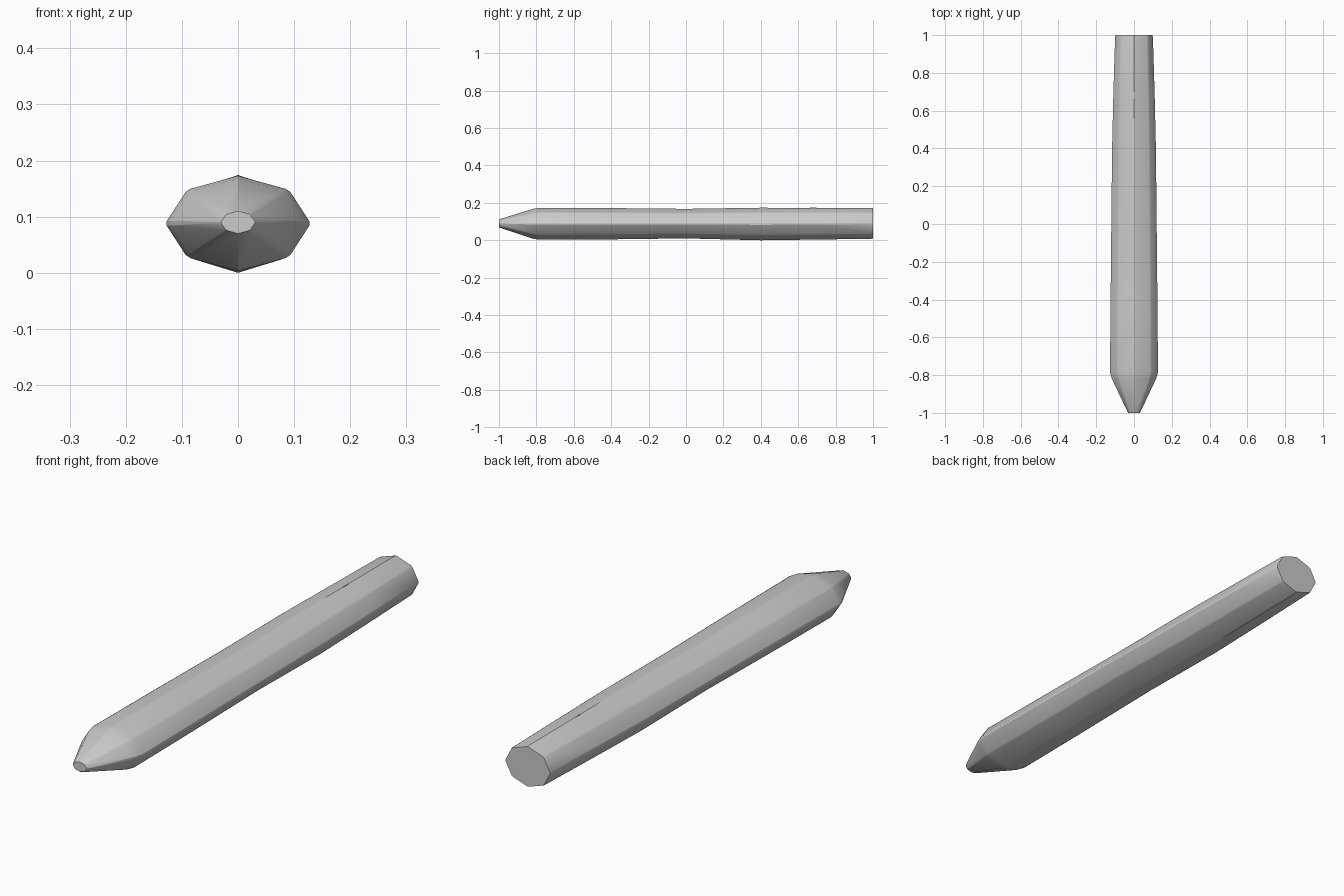
import bpy, bmesh, math

if "Cube" in bpy.data.objects:
    bpy.data.objects.remove(bpy.data.objects["Cube"])

# Eight-sided cross-section with softened corners (one quarter, unit size)
quarter = [(0, 1), (0.67, 0.725), (0.735, 0.66), (1, 0.05)]
right = quarter + [(x, -z) for x, z in reversed(quarter)]
section = right + [(-x, z) for x, z in reversed(right[1:-1])]

# Rings along the body: y, half width, bottom z, top z
rings = [
    (-1.00, 0.030, 0.070, 0.110),
    (-0.995, 0.034, 0.067, 0.113),
    (-0.82, 0.117, 0.009, 0.168),
    (-0.785, 0.127, 0.003, 0.173),
    (-0.40, 0.124, 0.005, 0.172),
    (0.00, 0.120, 0.010, 0.168),
    (0.40, 0.116, 0.000, 0.174),
    (0.70, 0.109, 0.004, 0.173),
    (0.99, 0.100, 0.008, 0.173),
    (1.00, 0.098, 0.010, 0.171),
]

# Body: rings joined by side faces, closed by flat ends
bm = bmesh.new()
loops = []
for y, w, lo, hi in rings:
    mid, h = (lo + hi) / 2, (hi - lo) / 2
    loops.append([bm.verts.new((x * w, y, mid + z * h)) for x, z in section])
n = len(section)
for a, b in zip(loops, loops[1:]):
    for i in range(n):
        j = (i + 1) % n
        bm.faces.new((a[i], a[j], b[j], b[i]))
bm.faces.new(loops[0])
bm.faces.new(loops[-1])
bmesh.ops.recalc_face_normals(bm, faces=bm.faces[:])
mesh = bpy.data.meshes.new("crayon_body")
bm.to_mesh(mesh)
bm.free()
body = bpy.data.objects.new("crayon_body", mesh)
bpy.context.collection.objects.link(body)
bpy.context.view_layer.objects.active = body
body.select_set(True)
bpy.ops.object.shade_smooth_by_angle(angle=math.radians(28))

# Thin sliver through the body, just showing on top and bottom
bpy.ops.mesh.primitive_cube_add(size=1, location=(0, 0.68, 0.0885))
sliver = bpy.context.object
sliver.name = "seam_sliver"
sliver.scale = (0.003, 0.035, 0.171)
